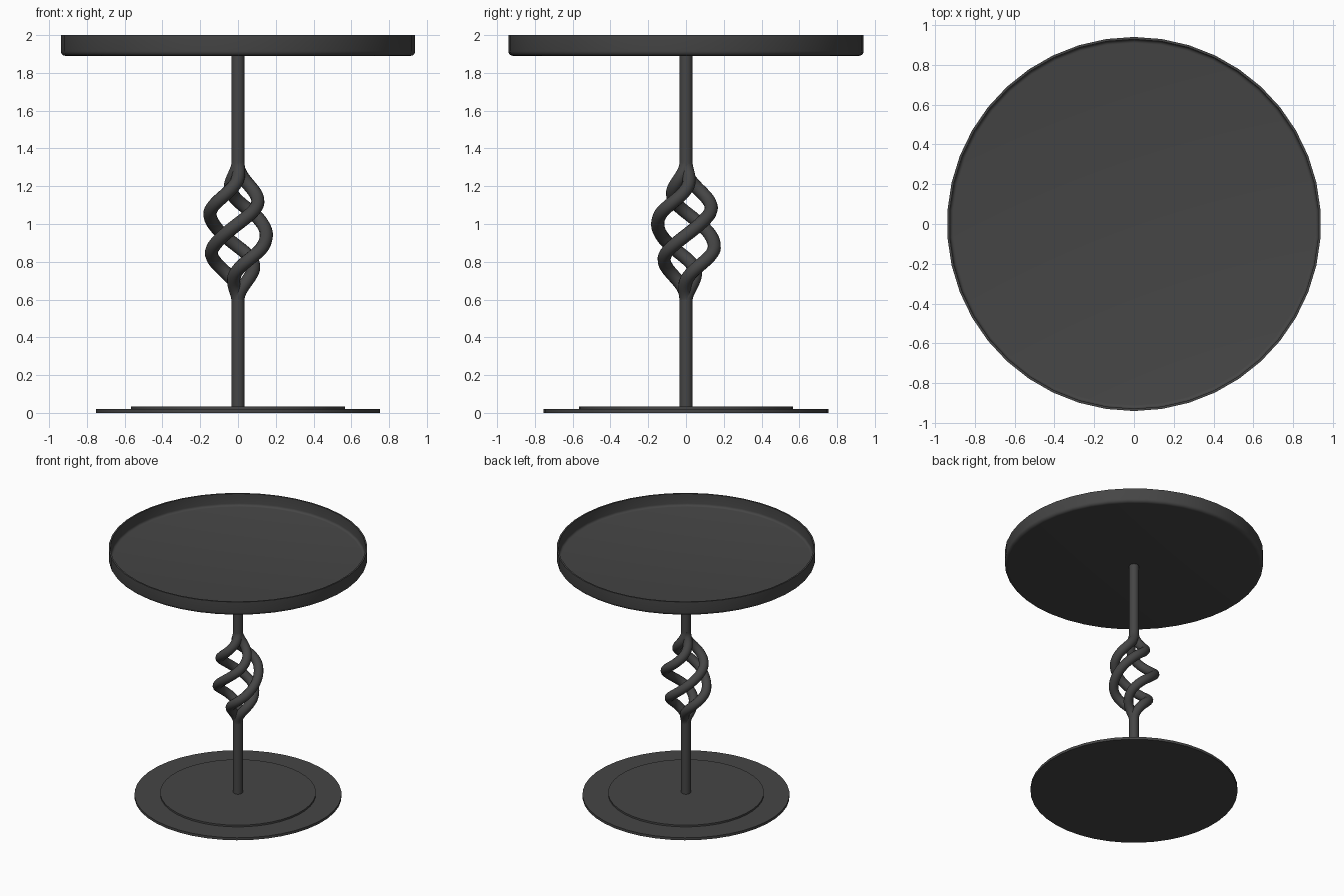
import bpy, bmesh, math

if "Cube" in bpy.data.objects:
    bpy.data.objects.remove(bpy.data.objects["Cube"])

iron = bpy.data.materials.new("dark iron")
iron.diffuse_color = (0.06, 0.06, 0.06, 1)
iron.use_nodes = True
iron.node_tree.nodes["Principled BSDF"].inputs["Base Color"].default_value = iron.diffuse_color


def finish(ob):
    """Give the part its colour and smooth shading with sharp edges kept."""
    ob.data.materials.append(iron)
    bpy.ops.object.select_all(action='DESELECT')
    ob.select_set(True)
    bpy.context.view_layer.objects.active = ob
    bpy.ops.object.shade_smooth_by_angle(angle=math.radians(35))


def lathe(name, profile, sides, start=math.pi / 2):
    """Closed solid of revolution; the profile runs from axis to axis."""
    bm = bmesh.new()
    rings = []
    for r, z in profile:
        rings.append([bm.verts.new((r * math.cos(start + math.tau * i / sides),
                                    r * math.sin(start + math.tau * i / sides), z))
                      for i in range(sides)])
    for a, b in zip(rings, rings[1:]):
        for i in range(sides):
            j = (i + 1) % sides
            bm.faces.new((a[i], a[j], b[j], b[i]))
    bm.faces.new(rings[0][::-1])
    bm.faces.new(rings[-1])
    bmesh.ops.recalc_face_normals(bm, faces=bm.faces)
    me = bpy.data.meshes.new(name)
    bm.to_mesh(me)
    bm.free()
    ob = bpy.data.objects.new(name, me)
    bpy.context.collection.objects.link(ob)
    finish(ob)
    return ob


# tray top with rounded lower edge and thin raised rim
R = 0.941
outer = [(R - 0.025 + 0.025 * math.sin(a), 1.915 - 0.025 * math.cos(a))
         for a in (math.pi / 2 * k / 4 for k in range(5))]
inner = [(R - 0.03 + 0.018 * math.cos(a), 1.921 - 0.018 * math.sin(a))
         for a in (math.pi / 2 * k / 4 for k in range(5))]
lathe("tray_top", outer + [(R, 2.0), (R - 0.012, 2.0)] + inner, 42)

# stepped base plate
lathe("base_plate", [(0.754, 0), (0.754, 0.02), (0.567, 0.02), (0.567, 0.034)], 42)

# straight stem pieces above and below the basket
ROD = 0.035
lathe("lower_stem", [(ROD, 0.03), (ROD, 0.62)], 20)
lathe("upper_stem", [(ROD, 1.30), (ROD, 1.895)], 20)

# basket twist: three strands swelling out of the stem
Z0, Z1, STEPS = 0.59, 1.33, 64
ROT = math.radians(495)


def swell(z):
    t = 1 - abs(2 * (z - Z0) / (Z1 - Z0) - 1)   # 0 at ends, 1 in the middle
    t = min(t / 0.78, 1)
    return 0.15 * t * t * (3 - 2 * t)


for s in range(3):
    cu = bpy.data.curves.new(f"twist_strand_{s + 1}", 'CURVE')
    cu.dimensions = '3D'
    cu.bevel_depth = ROD
    cu.bevel_resolution = 4
    cu.use_fill_caps = True
    sp = cu.splines.new('POLY')
    sp.points.add(STEPS)
    for i, p in enumerate(sp.points):
        z = Z0 + (Z1 - Z0) * i / STEPS
        a = ROT * (z - 0.94) + math.tau * s / 3
        p.co = (swell(z) * math.cos(a), swell(z) * math.sin(a), z, 1)
    ob = bpy.data.objects.new(cu.name, cu)
    bpy.context.collection.objects.link(ob)
    bpy.ops.object.select_all(action='DESELECT')
    ob.select_set(True)
    bpy.context.view_layer.objects.active = ob
    bpy.ops.object.convert(target='MESH')
    finish(bpy.context.view_layer.objects.active)
